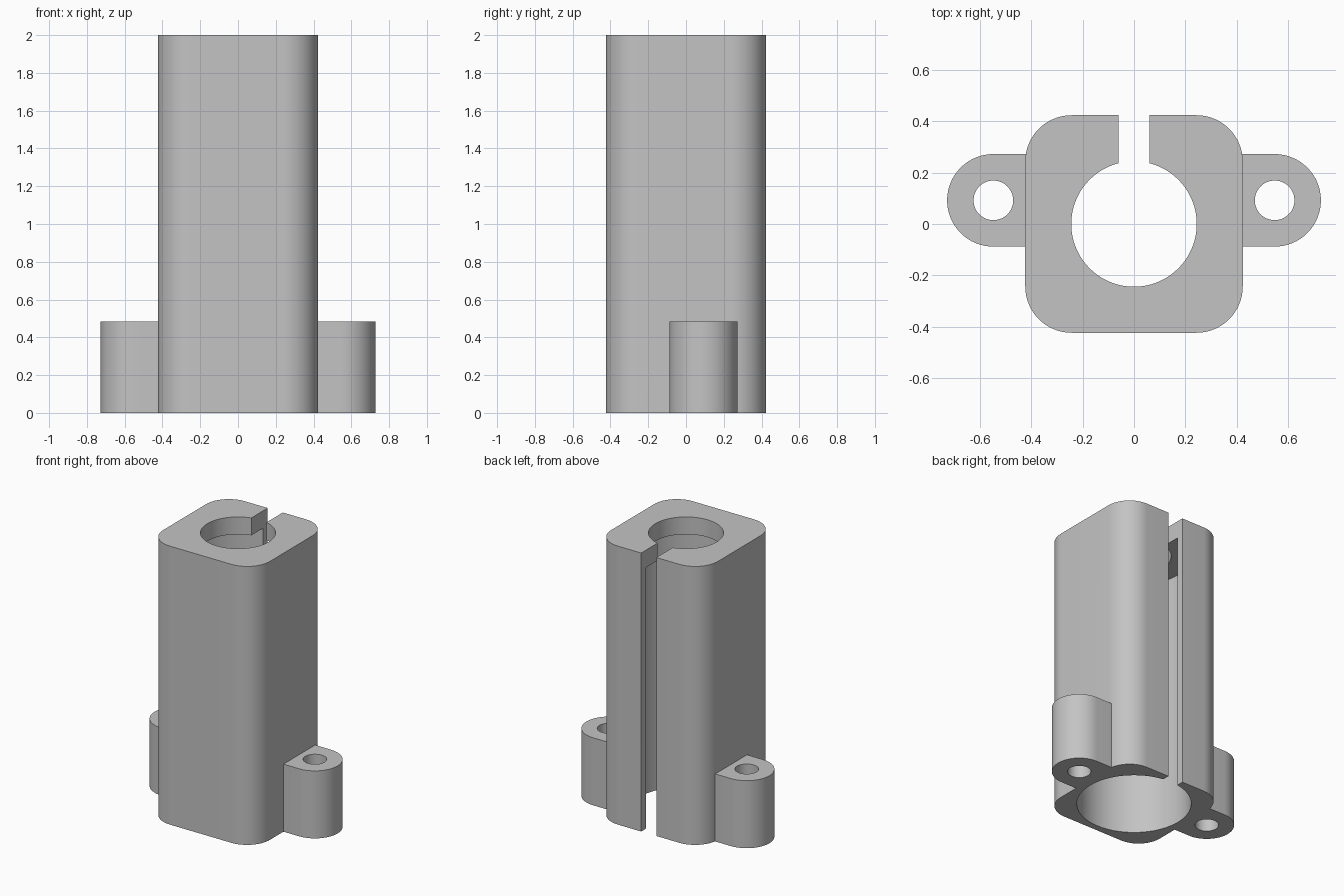
import bpy, bmesh
from math import pi, cos, sin

cube = bpy.data.objects.get("Cube")
if cube:
    bpy.data.objects.remove(cube, do_unlink=True)

HEIGHT = 2.0
HALF = 0.423
CORNER = 0.18
LUG_X, LUG_Y, LUG_R, LUG_H = 0.547, 0.092, 0.18, 0.485
LIP = 0.125

grey = bpy.data.materials.new("plain grey")
grey.use_nodes = True
colour = (0.55, 0.55, 0.55, 1)
grey.diffuse_color = colour
grey.node_tree.nodes["Principled BSDF"].inputs["Base Color"].default_value = colour


def arc(cx, cy, r, start, end, n):
    return [(cx + r * cos(start + (end - start) * i / n),
             cy + r * sin(start + (end - start) * i / n)) for i in range(n + 1)]


def prism(name, outline, z0, z1):
    """Extrude a counter-clockwise outline from z0 to z1."""
    bm = bmesh.new()
    face = bm.faces.new([bm.verts.new((x, y, z0)) for x, y in outline])
    top = bmesh.ops.extrude_face_region(bm, geom=[face])["geom"]
    verts = [v for v in top if isinstance(v, bmesh.types.BMVert)]
    bmesh.ops.translate(bm, verts=verts, vec=(0, 0, z1 - z0))
    bmesh.ops.recalc_face_normals(bm, faces=bm.faces)
    mesh = bpy.data.meshes.new(name)
    bm.to_mesh(mesh)
    bm.free()
    mesh.materials.append(grey)
    obj = bpy.data.objects.new(name, mesh)
    bpy.context.collection.objects.link(obj)
    return obj


def cylinder(name, x, y, r, z0, z1):
    return prism(name, arc(x, y, r, 0, 2 * pi, 72)[:-1], z0, z1)


def combine(target, tool, operation):
    """Apply a boolean and discard the tool."""
    mod = target.modifiers.new(operation, 'BOOLEAN')
    mod.operation, mod.solver, mod.object = operation, 'EXACT', tool
    bpy.context.view_layer.objects.active = target
    bpy.ops.object.modifier_apply(modifier=mod.name)
    bpy.data.objects.remove(tool, do_unlink=True)


# Rounded square column
k = HALF - CORNER
outline = []
for i, (sx, sy) in enumerate([(1, 1), (-1, 1), (-1, -1), (1, -1)]):
    outline += arc(sx * k, sy * k, CORNER, i * pi / 2, (i + 1) * pi / 2, 16)
body = prism("slotted_housing", outline, 0, HEIGHT)

# Mounting lugs on both sides, rooted inside the wall
for side in (1, -1):
    lug = arc(LUG_X, LUG_Y, LUG_R, -pi / 2, pi / 2, 32)
    lug += [(0.405, LUG_Y + LUG_R), (0.405, LUG_Y - LUG_R)]
    combine(body, prism("lug", [(side * x, y) for x, y in lug], 0, LUG_H), 'UNION')
for side in (1, -1):
    combine(body, cylinder("screw_hole", side * LUG_X, LUG_Y, 0.077, -0.1, LUG_H + 0.1),
            'DIFFERENCE')

# Wide bore from below, narrower opening through the top lip
combine(body, cylinder("main_bore", 0, 0, 0.376, -0.1, HEIGHT - LIP), 'DIFFERENCE')
combine(body, cylinder("top_opening", 0, 0, 0.244, HEIGHT - 0.3, HEIGHT + 0.1), 'DIFFERENCE')

# Full-height slot in the back wall
slot = [(-0.06, 0.15), (0.06, 0.15), (0.06, 0.6), (-0.06, 0.6)]
combine(body, prism("slot", slot, -0.1, HEIGHT + 0.1), 'DIFFERENCE')

bpy.ops.object.select_all(action='DESELECT')
body.select_set(True)
bpy.context.view_layer.objects.active = body
bpy.ops.object.shade_smooth_by_angle(angle=pi / 6)
